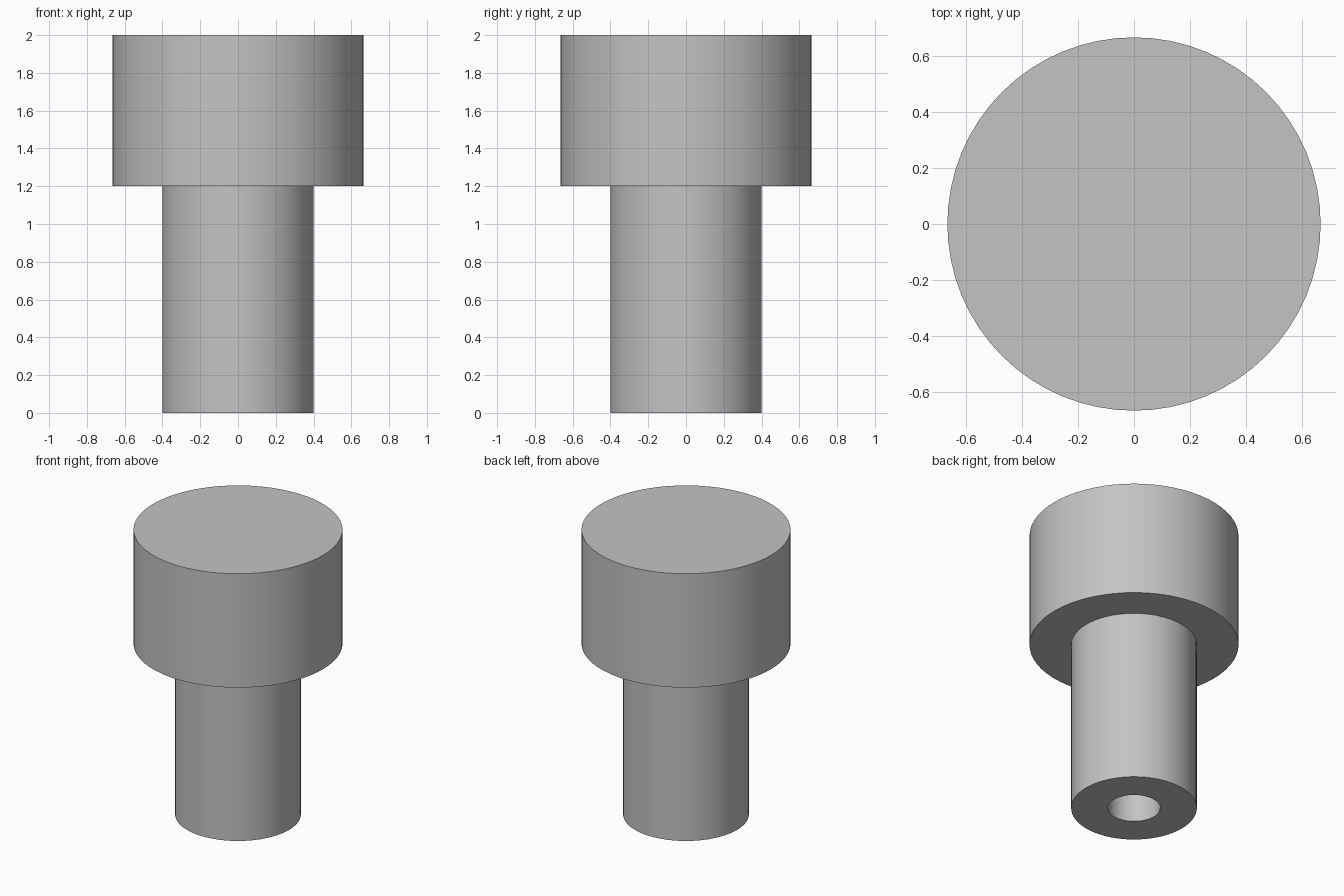
import bpy
import bmesh
import math

if "Cube" in bpy.data.objects:
    bpy.data.objects.remove(bpy.data.objects["Cube"], do_unlink=True)

HEAD_R, SHAFT_R, BORE_R = 0.665, 0.4, 0.167
HEIGHT, SHOULDER, BORE_DEPTH = 2.0, 1.2, 1.2
SEGMENTS = 64

# Plain grey material
grey = bpy.data.materials.new("plain grey")
grey.use_nodes = True
colour = (0.55, 0.55, 0.55, 1)
grey.diffuse_color = colour
grey.node_tree.nodes["Principled BSDF"].inputs["Base Color"].default_value = colour

# Half section: bore floor, bore wall, shaft, shoulder, head, top
profile = [(0, BORE_DEPTH), (BORE_R, BORE_DEPTH), (BORE_R, 0), (SHAFT_R, 0),
           (SHAFT_R, SHOULDER), (HEAD_R, SHOULDER), (HEAD_R, HEIGHT), (0, HEIGHT)]

# Turn the section round the vertical axis
bm = bmesh.new()
verts = [bm.verts.new((r, 0, z)) for r, z in profile]
edges = [bm.edges.new(pair) for pair in zip(verts, verts[1:])]
bmesh.ops.spin(bm, geom=verts + edges, cent=(0, 0, 0), axis=(0, 0, 1),
               angle=math.tau, steps=SEGMENTS, use_merge=True)
bmesh.ops.remove_doubles(bm, verts=bm.verts, dist=0.0001)
bmesh.ops.recalc_face_normals(bm, faces=bm.faces)
mesh = bpy.data.meshes.new("stepped_pin")
bm.to_mesh(mesh)
bm.free()
mesh.materials.append(grey)

pin = bpy.data.objects.new("stepped_pin", mesh)
bpy.context.collection.objects.link(pin)
bpy.ops.object.select_all(action="DESELECT")
pin.select_set(True)
bpy.context.view_layer.objects.active = pin
bpy.ops.object.shade_smooth_by_angle(angle=math.radians(30))
